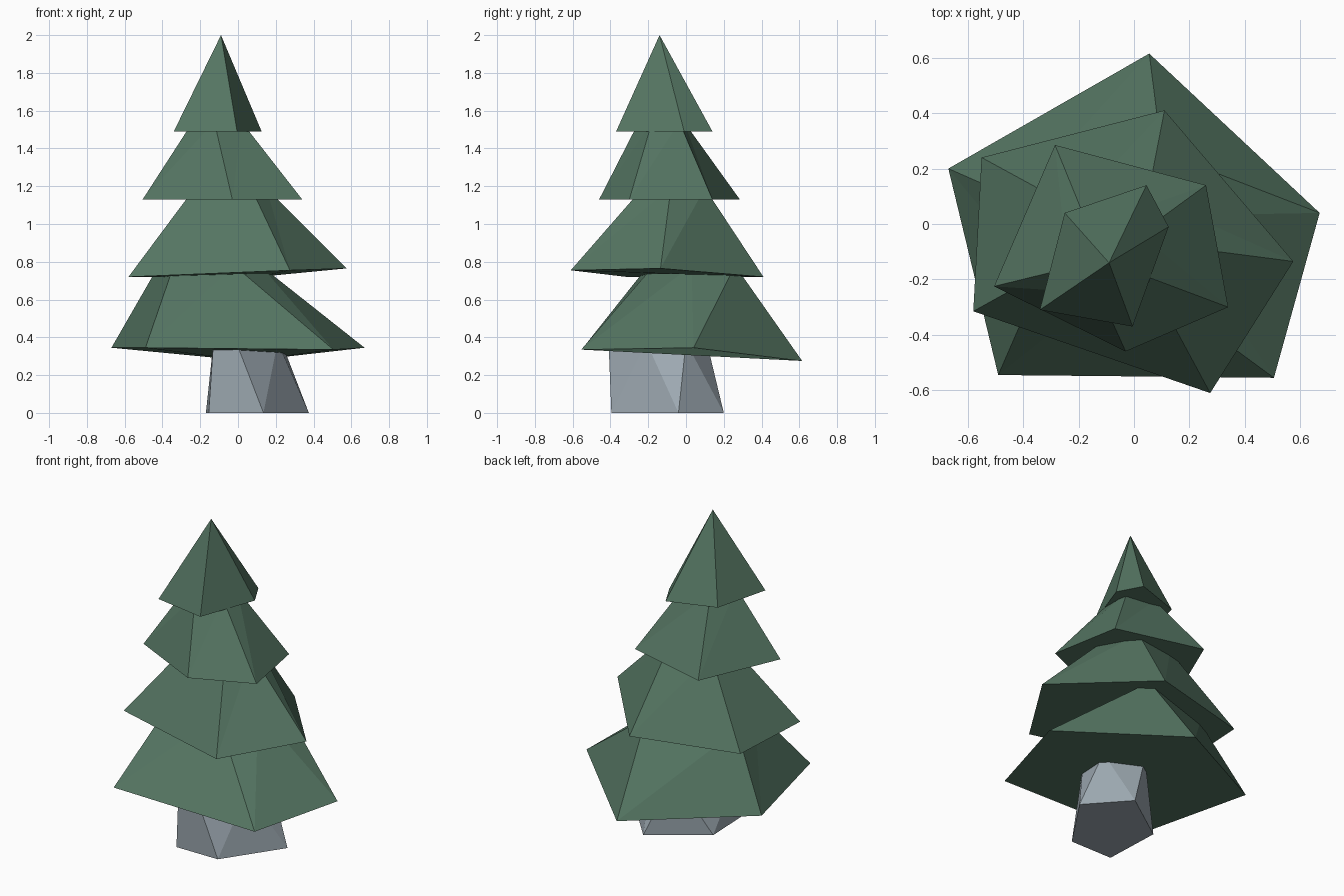
import bpy
import bmesh

cube = bpy.data.objects.get("Cube")
if cube:
    bpy.data.objects.remove(cube, do_unlink=True)


def make_material(name, rgb):
    mat = bpy.data.materials.new(name)
    mat.use_nodes = True
    color = (*rgb, 1)
    mat.diffuse_color = color
    bsdf = mat.node_tree.nodes["Principled BSDF"]
    bsdf.inputs["Base Color"].default_value = color
    bsdf.inputs["Roughness"].default_value = 0.9
    return mat


def finish(name, bm, mat):
    bmesh.ops.recalc_face_normals(bm, faces=bm.faces)
    mesh = bpy.data.meshes.new(name)
    bm.to_mesh(mesh)
    bm.free()
    mesh.materials.append(mat)
    obj = bpy.data.objects.new(name, mesh)
    bpy.context.collection.objects.link(obj)
    return obj


def faceted_block(name, base, base_z, top, top_z, mat):
    """Closed solid between two irregular rings, its twisted sides split in triangles."""
    bm = bmesh.new()
    low = [bm.verts.new((x, y, z)) for (x, y), z in zip(base, base_z)]
    high = [bm.verts.new((x, y, top_z)) for x, y in top]
    n = len(low)
    for i in range(n):
        j = (i + 1) % n
        bm.faces.new((low[i], low[j], high[j]))
        bm.faces.new((low[i], high[j], high[i]))
    bm.faces.new(low[::-1])
    bm.faces.new(high)
    return finish(name, bm, mat)


def faceted_cone(name, base, z, apex, mat):
    """Pyramid over an irregular ring."""
    bm = bmesh.new()
    low = [bm.verts.new((x, y, z)) for x, y in base]
    tip = bm.verts.new(apex)
    for i, v in enumerate(low):
        bm.faces.new((v, low[(i + 1) % len(low)], tip))
    bm.faces.new(low[::-1])
    return finish(name, bm, mat)


green = make_material("pine green", (0.09, 0.178, 0.122))
grey = make_material("trunk grey", (0.34, 0.40, 0.445))

# Rings run counter-clockwise from the front left corner
faceted_block(
    "trunk",
    [(-.155, -.395), (.135, -.395), (.375, -.04), (.16, .2), (-.17, -.03)],
    [0] * 5,
    [(-.13, -.41), (-.01, -.41), (.21, -.21), (.23, .0), (.01, .11)],
    .375, grey)

faceted_block(
    "bottom_branches",
    [(-.49, -.545), (.505, -.555), (.67, .04), (.055, .615), (-.67, .2)],
    [.345, .335, .345, .275, .345],
    [(-.34, -.2), (-.02, -.17), (.12, .03), (.1, .26), (-.42, .09)],
    .78, green)

faceted_block(
    "lower_middle_branches",
    [(-.58, -.315), (.275, -.61), (.575, -.135), (.11, .41), (-.55, .24)],
    [.72, .755, .765, .72, .72],
    [(-.23, -.12), (.07, -.23), (.15, -.08), (.05, .1), (-.22, .06)],
    1.19, green)

faceted_block(
    "upper_middle_branches",
    [(-.505, -.225), (-.03, -.46), (.34, -.3), (.26, .14), (-.285, .285)],
    [1.13] * 5,
    [(-.24, -.16), (-.125, -.25), (.02, -.18), (.02, -.035), (-.165, -.01)],
    1.54, green)

faceted_cone(
    "top_branches",
    [(-.34, -.31), (-.005, -.37), (.125, -.01), (.045, .14), (-.25, .04)],
    1.49, (-.09, -.14, 2), green)
